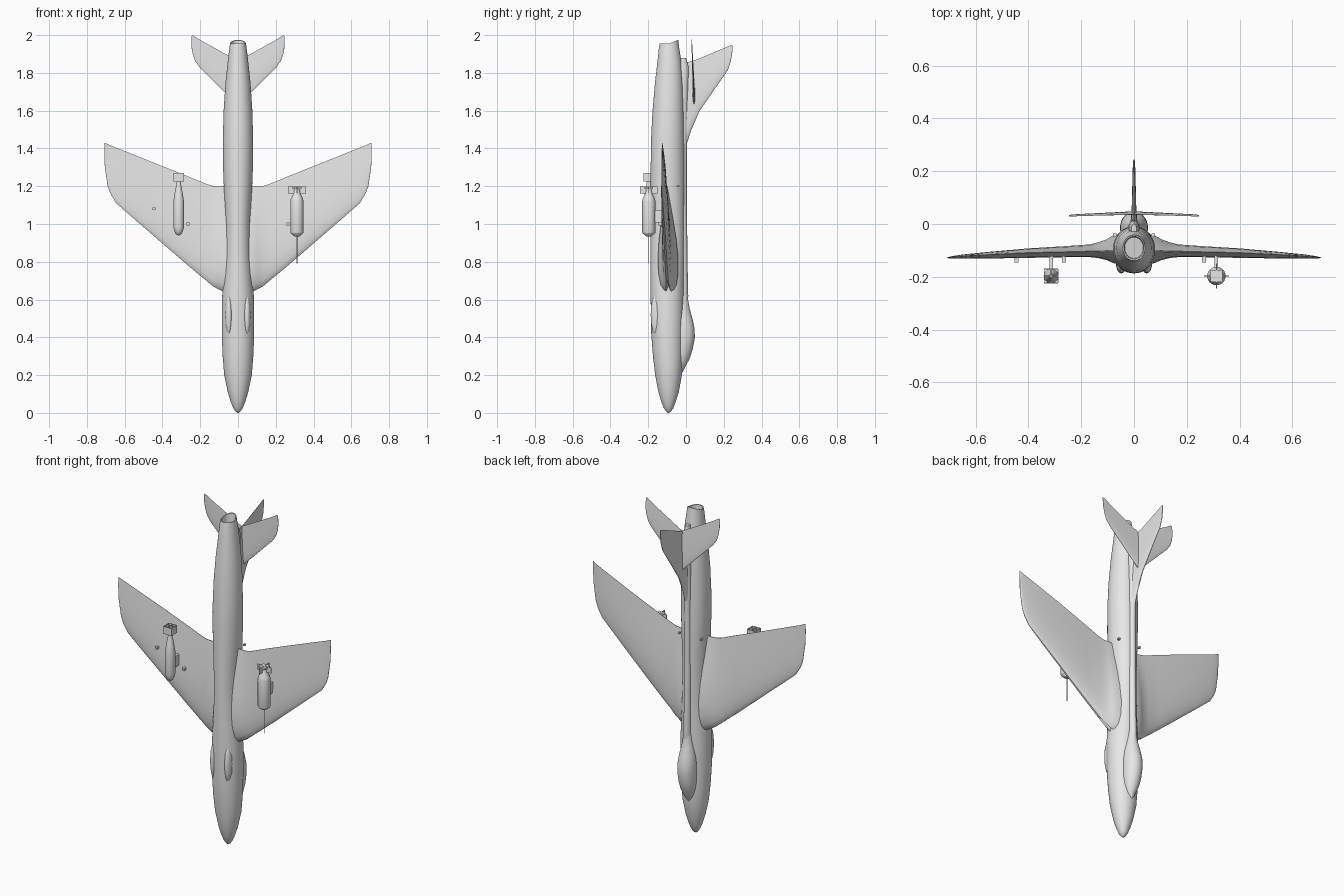
import bpy, bmesh, math
from mathutils import Vector

grey = bpy.data.materials.new("airframe grey")
grey.diffuse_color = (0.8, 0.8, 0.8, 1)


def finish(name, bm, angle=35):
    bmesh.ops.remove_doubles(bm, verts=bm.verts, dist=1e-5)
    bmesh.ops.recalc_face_normals(bm, faces=bm.faces)
    me = bpy.data.meshes.new(name)
    bm.to_mesh(me)
    bm.free()
    me.materials.append(grey)
    ob = bpy.data.objects.new(name, me)
    bpy.context.collection.objects.link(ob)
    bpy.ops.object.select_all(action='DESELECT')
    bpy.context.view_layer.objects.active = ob
    ob.select_set(True)
    bpy.ops.object.shade_smooth_by_angle(angle=math.radians(angle))
    return ob


def loft(name, rings, angle=35):
    """Skin a list of equal-length point rings and cap both ends."""
    bm = bmesh.new()
    vs = [[bm.verts.new(p) for p in r] for r in rings]
    n = len(rings[0])
    for a, b in zip(vs, vs[1:]):
        for i in range(n):
            bm.faces.new((a[i], a[(i + 1) % n], b[(i + 1) % n], b[i]))
    bm.faces.new(vs[0])
    bm.faces.new(vs[-1])
    return finish(name, bm, angle)


def body(name, rows, x=0, n=32, tilt=0, angle=35):
    """Rows: z, front y, back y, half width. Tilt raises the rear of the last rings."""
    rings = []
    for k, (z, y0, y1, hw) in enumerate(rows):
        yc, ry = (y0 + y1) / 2, (y1 - y0) / 2
        t = tilt if k >= len(rows) - 3 else 0
        ring = []
        for i in range(n):
            a = 2 * math.pi * i / n
            dy = ry * math.sin(a)
            ring.append(Vector((x + hw * math.cos(a), yc + dy, z + t * max(0, dy))))
        rings.append(ring)
    return loft(name, rings, angle)


def lathe(name, rows, x, y, n=24):
    return body(name, [(z, y - r, y + r, r) for z, r in rows], x, n)


# Thickness distribution along the chord, shared by all flying surfaces
FOIL = [(0, .25), (.02, .5), (.07, .78), (.18, .97), (.32, 1), (.5, .85), (.7, .55), (.87, .27), (1, .05)]


def surface(name, rows, place):
    """Rows: span, leading z, trailing z, leading offset, trailing offset, thickness, notch."""
    rings = []
    for s, le, te, o0, o1, th, notch in rows:
        c = te - le
        up = [place(s, o0 + (o1 - o0) * t + th / 2 * h, le + c * t) for t, h in FOIL]
        lo = [place(s, o0 + (o1 - o0) * t - th / 2 * h, le + c * t) for t, h in reversed(FOIL)]
        mouth = [place(s, o0, le + notch)]
        rings.append(up + lo + mouth)
    return loft(name, rings, 40)


def box(name, size, loc):
    bm = bmesh.new()
    bmesh.ops.create_cube(bm, size=1)
    for v in bm.verts:
        v.co = Vector([v.co[i] * size[i] + loc[i] for i in range(3)])
    return finish(name, bm)


# Fuselage with a hollow, slanted exhaust
body("fuselage", [
    (0, -.096, -.090, .003), (.007, -.105, -.080, .013), (.025, -.117, -.067, .025),
    (.06, -.131, -.054, .039), (.11, -.146, -.038, .054), (.2, -.163, -.022, .073),
    (.3, -.175, -.015, .081), (.42, -.184, -.012, .086), (.6, -.187, -.011, .085),
    (.72, -.187, -.011, .077), (.85, -.187, -.010, .069), (1.0, -.187, -.009, .067),
    (1.15, -.187, -.008, .073), (1.3, -.187, -.008, .079), (1.45, -.185, -.009, .080),
    (1.6, -.177, -.011, .076), (1.75, -.164, -.016, .066), (1.87, -.150, -.026, .053),
    (1.93, -.144, -.036, .046), (1.955, -.139, -.041, .042),
    (1.955, -.133, -.047, .037), (1.90, -.130, -.050, .035)], n=40, tilt=.4)

# Canopy and dorsal spine
body("canopy", [
    (.215, -.04, -.018, .004), (.24, -.06, -.006, .025), (.29, -.07, .021, .042),
    (.34, -.075, .036, .050), (.40, -.075, .047, .053), (.45, -.075, .045, .052),
    (.50, -.07, .034, .046), (.55, -.06, .020, .035), (.60, -.05, .011, .026), (.68, -.05, .004, .016)])
body("dorsal_spine", [
    (.5, -.05, .008, .018), (.62, -.05, .012, .022), (.8, -.05, .008, .021), (1.1, -.05, .005, .021),
    (1.35, -.05, .004, .021), (1.5, -.05, .008, .022), (1.7, -.05, .012, .023),
    (1.83, -.05, .014, .020), (1.88, -.04, .0, .010)], n=20)

WING = [
    (.0, .62, 1.20, -.090, -.100, .100, .04), (.075, .640, 1.20, -.092, -.102, .108, .03),
    (.105, .655, 1.20, -.095, -.103, .078, .025), (.135, .672, 1.202, -.097, -.104, .060, .015),
    (.168, .700, 1.212, -.100, -.104, .048, 0), (.255, .772, 1.248, -.104, -.106, .042, 0),
    (.4, .897, 1.306, -.111, -.109, .036, 0), (.55, 1.027, 1.366, -.119, -.116, .025, 0),
    (.645, 1.11, 1.404, -.124, -.121, .016, 0), (.675, 1.16, 1.416, -.126, -.123, .011, 0),
    (.690, 1.20, 1.423, -.127, -.124, .008, 0), (.705, 1.30, 1.430, -.128, -.126, .004, 0),
    (.708, 1.37, 1.431, -.128, -.127, .002, 0)]
TAIL = [
    (0, 1.625, 1.865, .043, .036, .013, 0), (.07, 1.695, 1.902, .041, .034, .010, 0),
    (.205, 1.832, 1.977, .036, .030, .006, 0), (.228, 1.865, 1.992, .035, .029, .005, 0),
    (.240, 1.90, 2.0, .034, .028, .004, 0), (.247, 1.94, 1.995, .033, .028, .002, 0)]
FIN = [
    (-.04, 1.30, 1.88, 0, 0, .034, 0), (.0, 1.41, 1.855, 0, 0, .030, 0), (.025, 1.49, 1.86, 0, 0, .022, 0),
    (.07, 1.595, 1.876, 0, 0, .017, 0), (.15, 1.712, 1.910, 0, 0, .013, 0), (.222, 1.815, 1.940, 0, 0, .009, 0),
    (.237, 1.86, 1.947, 0, 0, .007, 0), (.245, 1.91, 1.945, 0, 0, .003, 0)]

# Wings, tailplanes and belly blisters on both sides
for side, s in (("left", -1), ("right", 1)):
    def place(span, off, z, s=s):
        return Vector((s * span, off, z))
    surface(side + "_wing", WING, place)
    surface(side + "_tailplane", TAIL, place)
    body(side + "_blister", [
        (.415, -.165, -.150, .003), (.43, -.176, -.135, .011), (.47, -.184, -.125, .018),
        (.52, -.187, -.12, .020), (.57, -.184, -.125, .018), (.605, -.176, -.135, .011),
        (.625, -.165, -.150, .003)], x=s * .048, n=20)
    box(side + "_vent", (.012, .014, .010), (s * .073, -.043, 1.2))
surface("fin", FIN, lambda span, off, z: Vector((off, span, z)))

# Slim bomb with a box tail under the left wing
BX, BY = -.314, -.197
lathe("slim_bomb", [(.94, .004), (.947, .015), (.962, .023), (.985, .028), (1.12, .028), (1.16, .022),
                    (1.20, .014), (1.225, .010), (1.245, .008)], BX, BY)
for s in (-1, 1):
    box("slim_bomb_tail_side", (.003, .054, .045), (BX + s * .026, BY, 1.248))
    box("slim_bomb_tail_plate", (.054, .003, .045), (BX, BY + s * .026, 1.248))
box("slim_bomb_tail_cross", (.054, .003, .045), (BX, BY, 1.248))
box("slim_bomb_tail_cross", (.003, .054, .045), (BX, BY, 1.248))

# Fat bomb with fuse probe and cross tail under the right wing
CX = .312
lathe("fat_bomb", [(.935, .014), (.952, .034), (.955, .035), (1.12, .035), (1.135, .032),
                   (1.165, .017), (1.195, .013)], CX, BY)
lathe("fuse_probe", [(.79, .002), (.94, .002)], CX, BY, 8)
box("fat_bomb_tail_cross", (.094, .004, .035), (CX, BY, 1.18))
box("fat_bomb_tail_cross", (.004, .094, .035), (CX, BY, 1.18))
box("fat_bomb_tail_box", (.046, .046, .012), (CX, BY, 1.19))

# Pylons and small under-wing stubs
for x in (BX, CX):
    box("pylon", (.014, .06, .065), (x, -.145, 1.04))
for x, z in ((-.445, 1.08), (-.265, 1.0), (.265, 1.0)):
    box("stub", (.014, .022, .014), (x, -.135, z))
